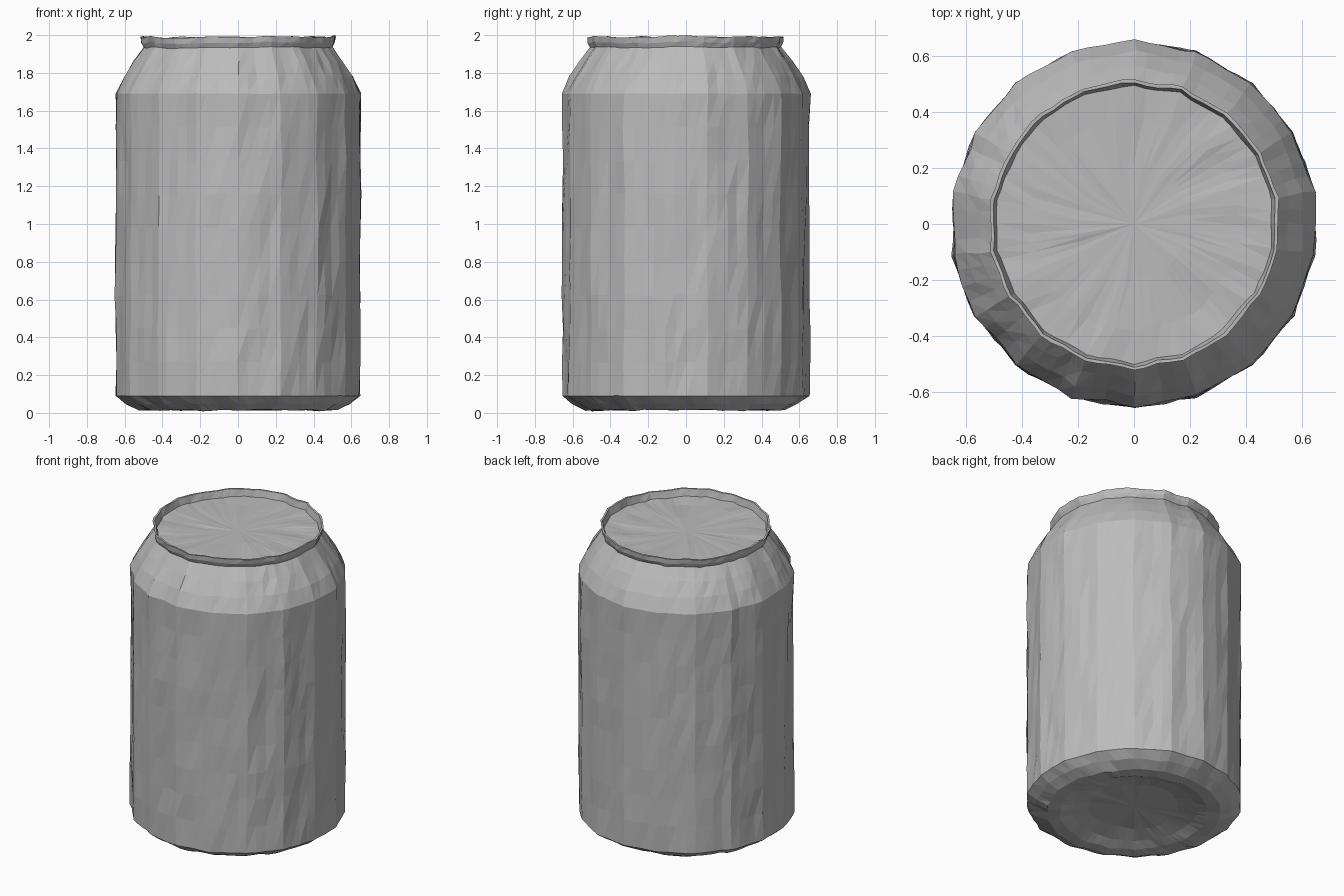
import bpy
import bmesh
from math import cos, sin, radians, pi
from mathutils import Vector, noise

cube = bpy.data.objects.get("Cube")
if cube:
    bpy.data.objects.remove(cube, do_unlink=True)

SIDES = 18   # broad facets around the can
SPLIT = 4    # small facets within each broad one

# One bare metal colour
metal = bpy.data.materials.new("bare_metal")
metal.use_nodes = True
metal.diffuse_color = (0.5, 0.5, 0.5, 1)
metal.node_tree.nodes["Principled BSDF"].inputs["Base Color"].default_value = (0.5, 0.5, 0.5, 1)


def dented(co):
    """Shift a point by position-based noise, so that neighbouring parts still meet."""
    n = noise.noise_vector(Vector((co.x * 9, co.y * 9, co.z * 3)))
    fine = noise.noise_vector(co * 23)
    wobble = 0.012 * n + 0.005 * fine
    crease = abs(co.z - 1.69) < 0.01 or abs(co.z - 0.09) < 0.01
    wobble.z *= 0.1 if crease else 0.8
    return co + wobble


def ring_points(radius, z):
    """Points on a regular polygon, with each side split evenly."""
    corners = [Vector((radius * cos(a), radius * sin(a), z))
               for a in (radians(-90) + 2 * pi * i / SIDES for i in range(SIDES))]
    return [corners[i].lerp(corners[(i + 1) % SIDES], j / SPLIT)
            for i in range(SIDES) for j in range(SPLIT)]


def lathe(name, profile, cap=False):
    """Sweep a profile, listed with its outside on the right, around z."""
    bm = bmesh.new()
    rings = [[bm.verts.new(dented(p)) for p in ring_points(r, z)] for r, z in profile]
    count = SIDES * SPLIT
    for low, high in zip(rings, rings[1:]):
        for i in range(count):
            k = (i + 1) % count
            # Slanted triangles give the crumpled look
            bm.faces.new((low[i], low[k], high[k]))
            bm.faces.new((low[i], high[k], high[i]))
    if cap:
        centre = bm.verts.new((0, 0, profile[-1][1]))
        last = rings[-1]
        for i in range(count):
            bm.faces.new((last[i], last[(i + 1) % count], centre))
    mesh = bpy.data.meshes.new(name)
    bm.to_mesh(mesh)
    bm.free()
    mesh.materials.append(metal)
    obj = bpy.data.objects.new(name, mesh)
    bpy.context.collection.objects.link(obj)
    return obj


# Straight side wall, in even bands
BANDS = 9
lathe("side_wall", [(0.655, 0.09 + 1.6 * i / BANDS) for i in range(BANDS + 1)])

# Tapered shoulder up to the neck
lathe("shoulder", [(0.655, 1.69), (0.612, 1.78), (0.56, 1.86), (0.505, 1.935)])

# Thin flared rim, with its inner wall down to the lid
lathe("rim", [(0.505, 1.935), (0.516, 1.96), (0.52, 1.99),
              (0.508, 1.99), (0.497, 1.945)])

# Recessed flat lid
lathe("lid", [(0.497, 1.945), (0.38, 1.943), (0.2, 1.943)], cap=True)

# Chamfered foot with a shallow hollow underneath
base = lathe("base", [(0.655, 0.09), (0.6, 0.05), (0.53, 0.015), (0.45, 0.015),
                      (0.38, 0.04), (0.27, 0.06)], cap=True)
base.data.flip_normals()
